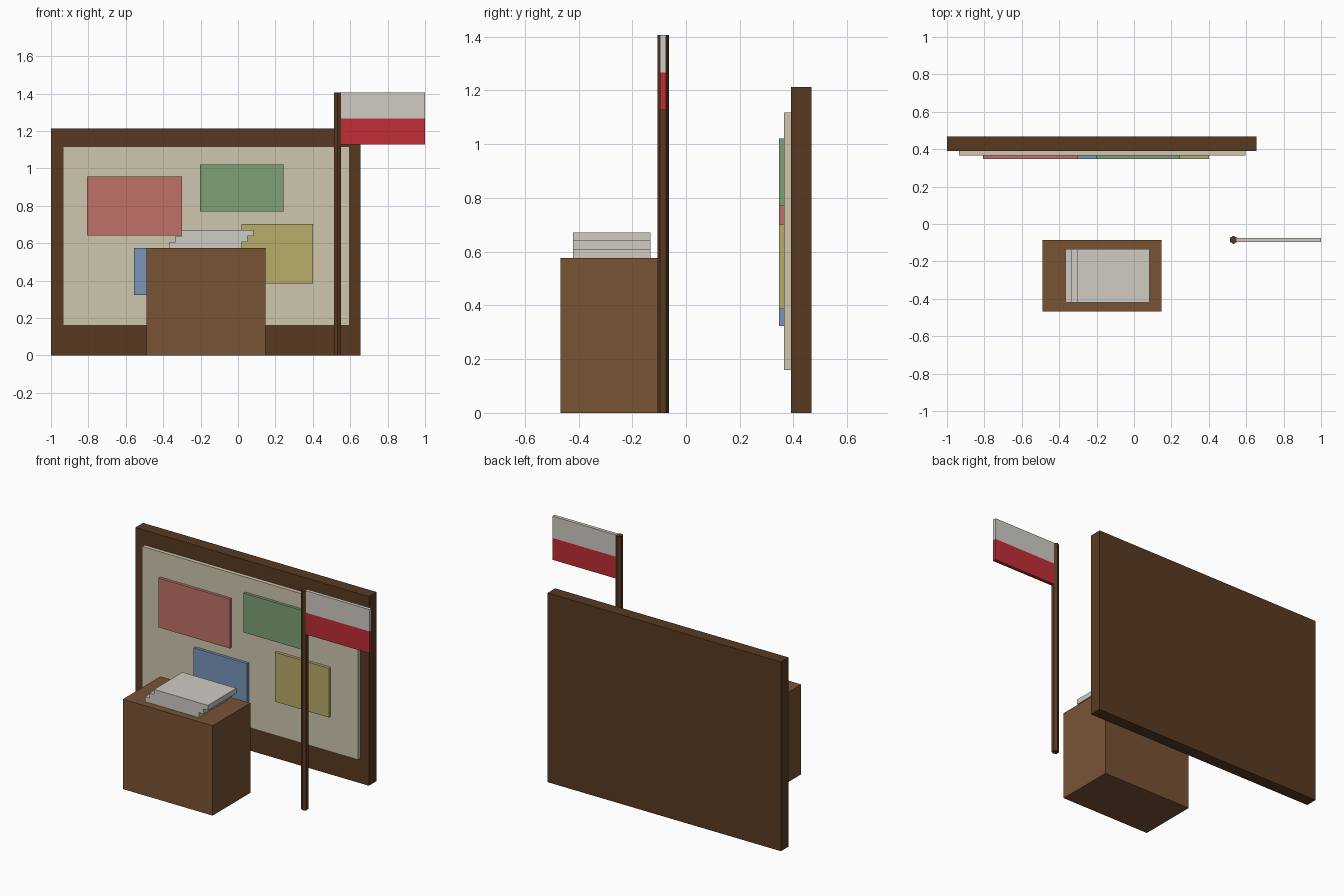
import bpy
import bmesh
import math
from mathutils import Matrix

if "Cube" in bpy.data.objects:
    bpy.data.objects.remove(bpy.data.objects["Cube"])


def material(name, r, g, b):
    """Flat colour given as 0-255 display values, stored as linear."""
    def lin(c):
        c /= 255
        return c / 12.92 if c <= 0.04045 else ((c + 0.055) / 1.055) ** 2.4
    m = bpy.data.materials.new(name)
    m.diffuse_color = (lin(r), lin(g), lin(b), 1)
    m.use_nodes = True
    m.node_tree.nodes["Principled BSDF"].inputs["Base Color"].default_value = m.diffuse_color
    return m


DARK_WOOD = material("dark wood", 89, 58, 34)
DESK_WOOD = material("desk wood", 121, 83, 53)
CORK = material("pale cork", 206, 198, 174)
PAPER = material("paper white", 208, 204, 197)
RED_CLOTH = material("red cloth", 192, 46, 54)
RED_CARD = material("red card", 192, 113, 106)
GREEN_CARD = material("green card", 125, 160, 116)
YELLOW_CARD = material("yellow card", 183, 172, 106)
BLUE_CARD = material("blue card", 120, 150, 187)


def add_object(name, bm, mat):
    mesh = bpy.data.meshes.new(name)
    bm.to_mesh(mesh)
    bm.free()
    mesh.materials.append(mat)
    ob = bpy.data.objects.new(name, mesh)
    bpy.context.collection.objects.link(ob)
    return ob


def box(name, mat, x, y, z):
    """Box spanning the (min, max) pair on each axis."""
    bm = bmesh.new()
    size = [b - a for a, b in (x, y, z)]
    mid = [(a + b) / 2 for a, b in (x, y, z)]
    bmesh.ops.create_cube(
        bm, size=1, matrix=Matrix.Translation(mid) @ Matrix.Diagonal((*size, 1)))
    return add_object(name, bm, mat)


# Notice board: thick frame slab with a raised cork panel
box("board_frame", DARK_WOOD, (-1, 0.655), (0.39, 0.467), (0, 1.213))
box("cork_panel", CORK, (-0.935, 0.595), (0.365, 0.39), (0.16, 1.118))

# Pinned posters
for name, mat, x, z in (
    ("red_poster", RED_CARD, (-0.807, -0.30), (0.641, 0.957)),
    ("green_poster", GREEN_CARD, (-0.203, 0.242), (0.77, 1.022)),
    ("yellow_poster", YELLOW_CARD, (0.018, 0.402), (0.386, 0.702)),
    ("blue_poster", BLUE_CARD, (-0.557, -0.178), (0.324, 0.576)),
):
    box(name, mat, x, (0.347, 0.365), z)

# Desk block
box("desk", DESK_WOOD, (-0.49, 0.147), (-0.467, -0.085), (0, 0.576))

# Stack of papers, each layer shifted sideways
STEP = 0.032
for i in range(3):
    x0, z0 = -0.365 + i * STEP, 0.576 + i * STEP
    box(f"paper_stack_{i + 1}", PAPER,
        (x0, x0 + 0.383), (-0.421, -0.133), (z0, z0 + STEP))

# Six-sided flag pole
POLE_Y, POLE_H = -0.085, 1.407
bm = bmesh.new()
bmesh.ops.create_cone(
    bm, cap_ends=True, segments=6, radius1=0.022, radius2=0.022, depth=POLE_H,
    matrix=Matrix.Translation((0.532, POLE_Y, POLE_H / 2)))
# turn so that corners face front and back
if max(v.co.y for v in bm.verts) < POLE_Y + 0.0215:
    bmesh.ops.rotate(bm, verts=bm.verts, cent=(0.532, POLE_Y, 0),
                     matrix=Matrix.Rotation(math.radians(30), 3, 'Z'))
add_object("flag_pole", bm, DARK_WOOD)

# Two-band flag
for name, mat, z in (("flag_upper_band", PAPER, (1.267, POLE_H)),
                     ("flag_lower_band", RED_CLOTH, (1.127, 1.267))):
    box(name, mat, (0.548, 1.0), (POLE_Y - 0.011, POLE_Y + 0.011), z)
